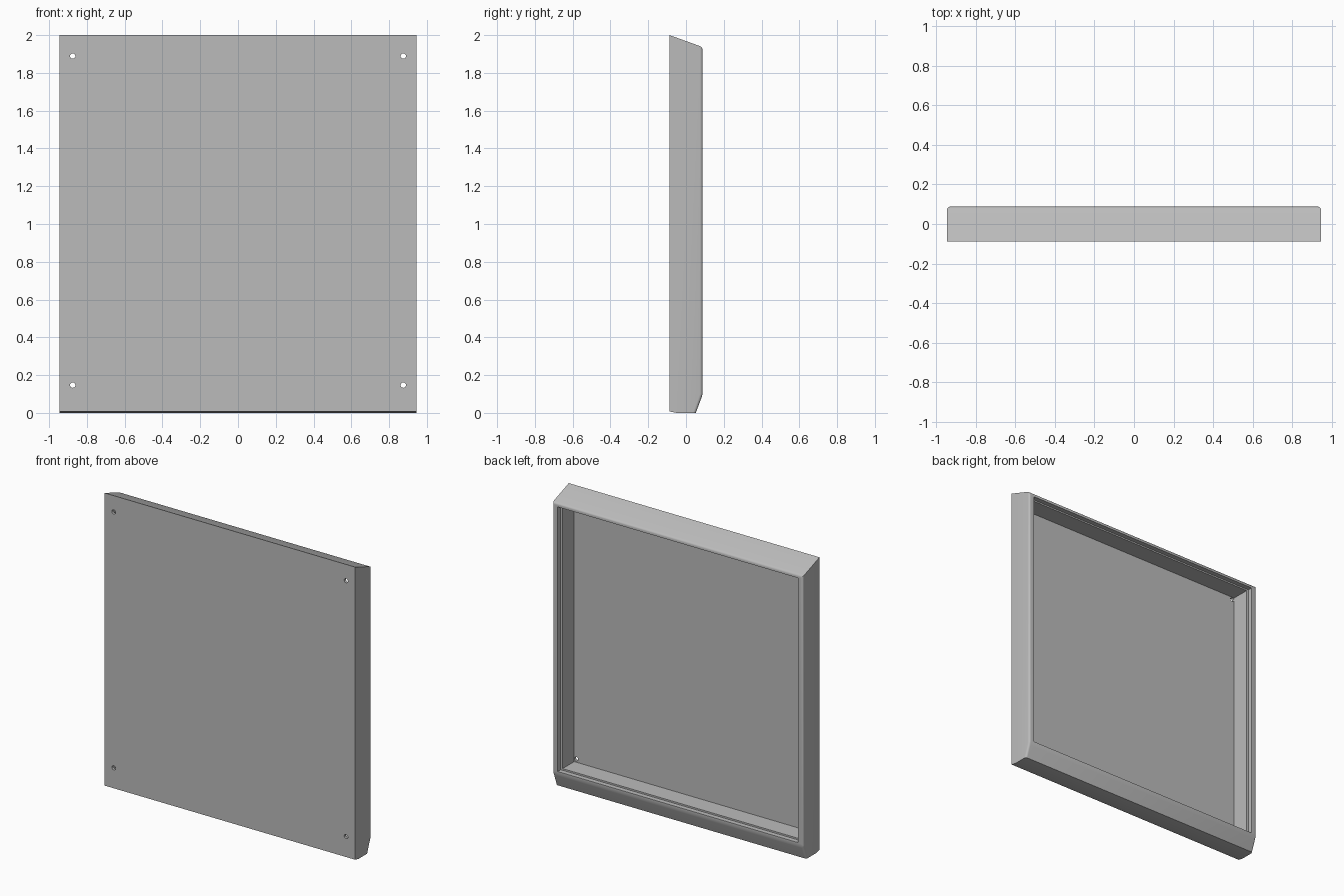
import bpy, bmesh, math
from mathutils import Matrix

cube = bpy.data.objects.get("Cube")
if cube:
    bpy.data.objects.remove(cube, do_unlink=True)

HALF_W, FRONT, BACK = 0.944, -0.0875, 0.0875
FLOOR = -0.07

grey = bpy.data.materials.new("plain_grey")
grey.use_nodes = True
colour = (0.5, 0.5, 0.5, 1)
grey.diffuse_color = colour
grey.node_tree.nodes["Principled BSDF"].inputs["Base Color"].default_value = colour


def make_object(name, bm):
    bmesh.ops.recalc_face_normals(bm, faces=bm.faces)
    mesh = bpy.data.meshes.new(name)
    bm.to_mesh(mesh)
    bm.free()
    obj = bpy.data.objects.new(name, mesh)
    bpy.context.collection.objects.link(obj)
    mesh.materials.append(grey)
    return obj


def box(name, half_w, y0, y1, z0, z1):
    bm = bmesh.new()
    bmesh.ops.create_cube(bm, size=1)
    bmesh.ops.scale(bm, vec=(2 * half_w, y1 - y0, z1 - z0), verts=bm.verts)
    bmesh.ops.translate(bm, vec=(0, (y0 + y1) / 2, (z0 + z1) / 2), verts=bm.verts)
    return make_object(name, bm)


def drill(name, x, z):
    bm = bmesh.new()
    bmesh.ops.create_cone(bm, cap_ends=True, segments=24, radius1=0.014,
                          radius2=0.014, depth=0.1,
                          matrix=Matrix.Translation((x, FRONT, z))
                          @ Matrix.Rotation(math.pi / 2, 4, "X"))
    return make_object(name, bm)


# Solid panel: side profile (y, z) drawn out across the width
profile = [(FRONT, 2), (BACK, 1.937), (BACK, 0.095), (0.052, 0), (-0.05, 0), (FRONT, 0.008)]
bm = bmesh.new()
outline = bm.faces.new([bm.verts.new((-HALF_W, y, z)) for y, z in profile])
sweep = bmesh.ops.extrude_face_region(bm, geom=[outline])
moved = [v for v in sweep["geom"] if isinstance(v, bmesh.types.BMVert)]
bmesh.ops.translate(bm, vec=(2 * HALF_W, 0, 0), verts=moved)
bmesh.ops.recalc_face_normals(bm, faces=bm.faces)

# Rounded rim around the back and down the sides of the lower chamfer
rim = [e for e in bm.edges
       if all(v.co.y > 0.04 for v in e.verts) and any(v.co.y > 0.08 for v in e.verts)]
bmesh.ops.bevel(bm, geom=rim, offset=0.015, segments=4, profile=0.5, affect="EDGES")
panel = make_object("panel_tray", bm)

# Hollow, stepped opening and the four screw holes
cutters = [
    box("hollow_cutter", 0.891, FLOOR, 0.2, 0.125, 1.905),
    box("rebate_cutter", 0.905, 0.055, 0.2, 0.114, 1.915),
]
for x in (-0.875, 0.875):
    for z in (0.147, 1.889):
        cutters.append(drill("hole_cutter", x, z))

bpy.context.view_layer.objects.active = panel
panel.select_set(True)
for cutter in cutters:
    cutter.hide_render = True
    mod = panel.modifiers.new(cutter.name, "BOOLEAN")
    mod.operation, mod.solver, mod.object = "DIFFERENCE", "EXACT", cutter
    bpy.ops.object.modifier_apply(modifier=mod.name)
    bpy.data.objects.remove(cutter, do_unlink=True)

bpy.ops.object.shade_smooth_by_angle(angle=math.radians(30))
